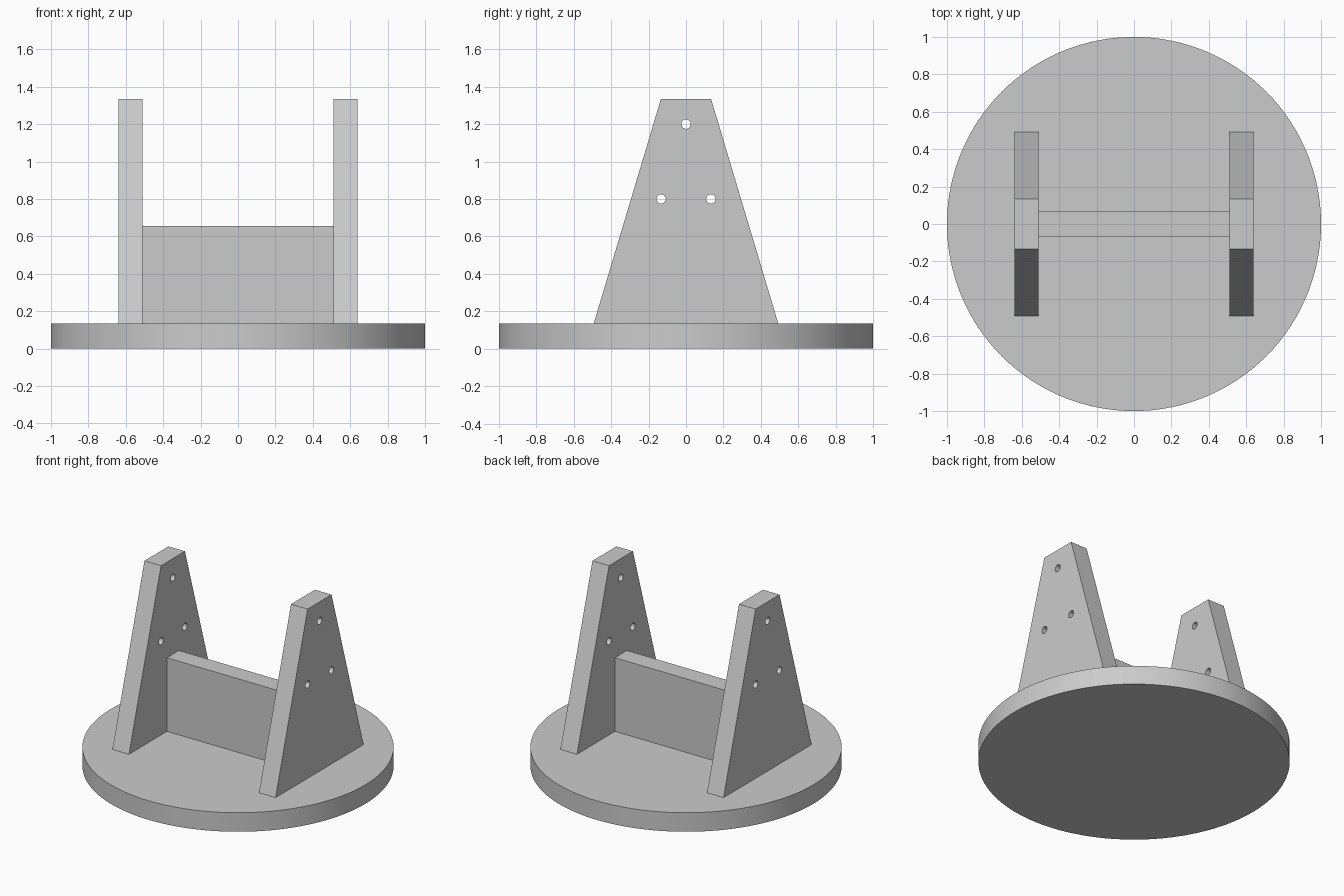
import bpy
import bmesh
import math
from mathutils import Matrix, Vector

cube = bpy.data.objects.get("Cube")
if cube:
    bpy.data.objects.remove(cube, do_unlink=True)

BASE_H = 0.135
TOP = 1.335
INNER, OUTER = 0.51, 0.64

grey = bpy.data.materials.new("plain_grey")
grey.use_nodes = True
grey.diffuse_color = (0.6, 0.6, 0.6, 1)
grey.node_tree.nodes["Principled BSDF"].inputs["Base Color"].default_value = grey.diffuse_color


def make_object(name, bm):
    mesh = bpy.data.meshes.new(name)
    bmesh.ops.recalc_face_normals(bm, faces=bm.faces)
    bm.to_mesh(mesh)
    bm.free()
    mesh.materials.append(grey)
    obj = bpy.data.objects.new(name, mesh)
    bpy.context.collection.objects.link(obj)
    return obj


def activate(obj):
    bpy.ops.object.select_all(action="DESELECT")
    obj.select_set(True)
    bpy.context.view_layer.objects.active = obj


# Round base disc
bm = bmesh.new()
bmesh.ops.create_cone(bm, cap_ends=True, segments=128, radius1=1, radius2=1, depth=BASE_H,
                      matrix=Matrix.Translation((0, 0, BASE_H / 2)))
base = make_object("round_base", bm)
activate(base)
bpy.ops.object.shade_smooth_by_angle()

# Cross panel between the uprights
bm = bmesh.new()
PANEL_TOP = 0.657
size = Matrix.Diagonal((2 * INNER, 0.135, PANEL_TOP - BASE_H, 1))
bmesh.ops.create_cube(bm, size=1, matrix=Matrix.Translation((0, 0, (PANEL_TOP + BASE_H) / 2)) @ size)
make_object("cross_panel", bm)

# Drill for the three holes, passing through both uprights
bm = bmesh.new()
for y, z in ((0, 1.2), (-0.133, 0.8), (0.133, 0.8)):
    bmesh.ops.create_cone(bm, cap_ends=True, segments=32, radius1=0.025, radius2=0.025, depth=2,
                          matrix=Matrix.Translation((0, y, z)) @ Matrix.Rotation(math.pi / 2, 4, "Y"))
drill = make_object("hole_cutter", bm)
drill.hide_render = True

# Tapered uprights with drilled holes
PROFILE = ((-0.493, BASE_H), (0.493, BASE_H), (0.134, TOP), (-0.134, TOP))
for name, x in (("left_upright", INNER), ("right_upright", -OUTER)):
    bm = bmesh.new()
    face = bm.faces.new([bm.verts.new((x, y, z)) for y, z in PROFILE])
    extruded = bmesh.ops.extrude_face_region(bm, geom=[face], use_keep_orig=True)["geom"]
    bmesh.ops.translate(bm, vec=Vector((OUTER - INNER, 0, 0)),
                        verts=[v for v in extruded if isinstance(v, bmesh.types.BMVert)])
    upright = make_object(name, bm)
    cut = upright.modifiers.new("holes", "BOOLEAN")
    cut.object = drill
    cut.operation = "DIFFERENCE"
    cut.solver = "EXACT"
    activate(upright)
    bpy.ops.object.modifier_apply(modifier=cut.name)
    bpy.ops.object.shade_smooth_by_angle()

bpy.data.objects.remove(drill, do_unlink=True)
